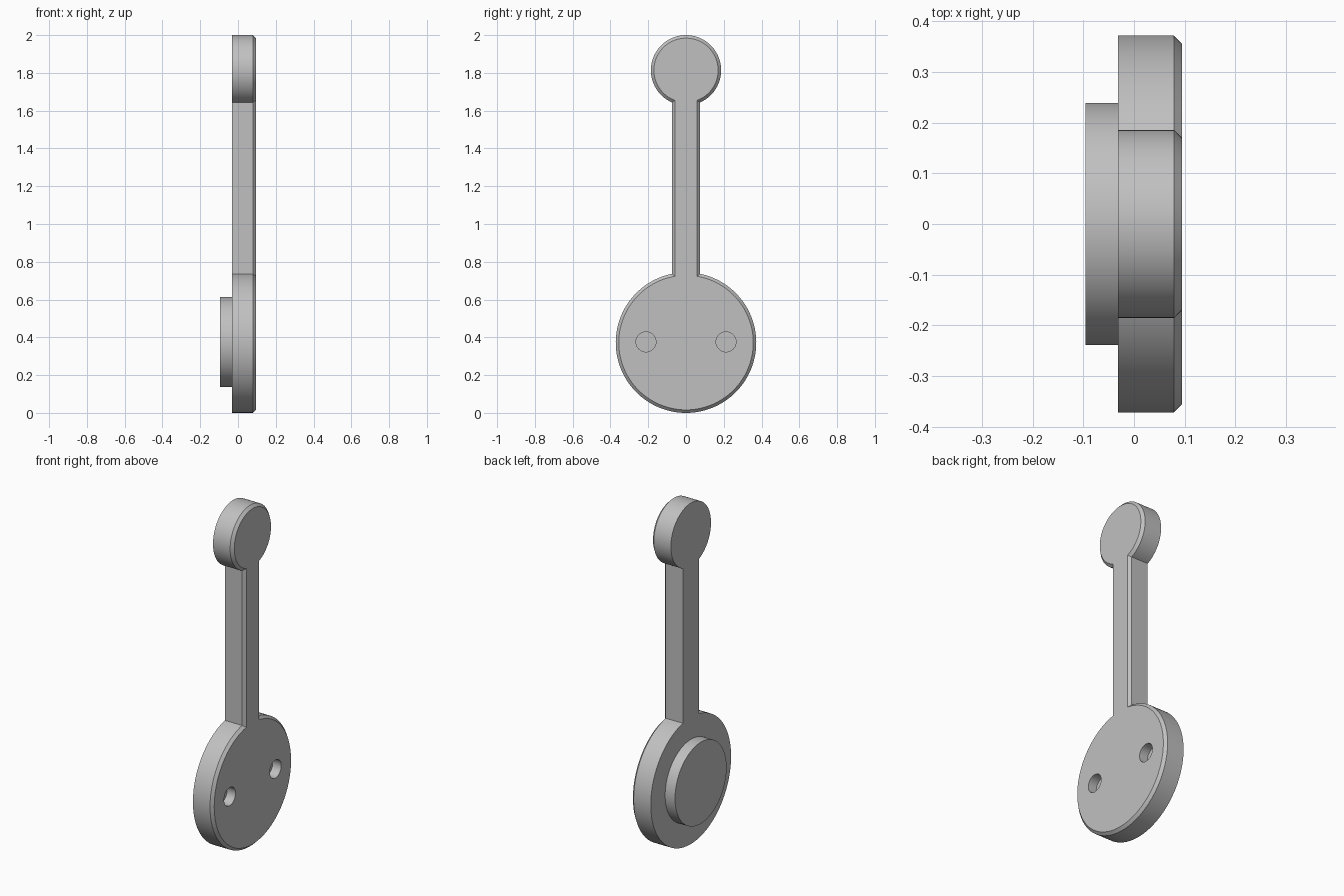
import bpy, bmesh, math

if "Cube" in bpy.data.objects:
    bpy.data.objects.remove(bpy.data.objects["Cube"], do_unlink=True)

BACK, FACE, CHAMFER = -0.032, 0.095, 0.016
BIG_R, BIG_Z = 0.372, 0.372
SMALL_R, SMALL_Z = 0.186, 1.814
BAR_HALF = 0.075

grey = bpy.data.materials.new("grey")
grey.use_nodes = True
colour = (0.53, 0.53, 0.53, 1)
grey.diffuse_color = colour
grey.node_tree.nodes["Principled BSDF"].inputs["Base Color"].default_value = colour


def finish(obj):
    obj.data.materials.clear()
    obj.data.materials.append(grey)
    bpy.ops.object.select_all(action="DESELECT")
    obj.select_set(True)
    bpy.context.view_layer.objects.active = obj
    bpy.ops.object.shade_smooth_by_angle(angle=math.radians(30))


def arc(radius, centre_z, start, end, steps):
    angles = [start + (end - start) * i / steps for i in range(steps + 1)]
    return [(radius * math.cos(a), centre_z + radius * math.sin(a)) for a in angles]


def outline(inset):
    """Two discs joined by a bar, shrunk evenly by the inset."""
    half, big, small = BAR_HALF - inset, BIG_R - inset, SMALL_R - inset
    a, b = math.asin(half / big), math.asin(half / small)
    up = math.pi / 2
    return (arc(big, BIG_Z, up + a, 5 * up - a, 96)
            + arc(small, SMALL_Z, -up + b, 3 * up - b, 72))


def disc(name, radius, x0, x1, y, z, sides):
    bpy.ops.mesh.primitive_cylinder_add(
        vertices=sides, radius=radius, depth=x1 - x0,
        location=((x0 + x1) / 2, y, z), rotation=(0, math.pi / 2, 0))
    obj = bpy.context.object
    obj.name = name
    return obj


# Handle plate: profile extruded along x with a chamfered face rim
bm = bmesh.new()
layers = [(BACK, 0), (FACE - CHAMFER, 0), (FACE, CHAMFER)]
rings = [[bm.verts.new((x, y, z)) for y, z in outline(inset)] for x, inset in layers]
for low, high in zip(rings, rings[1:]):
    for i in range(len(low)):
        j = (i + 1) % len(low)
        bm.faces.new((low[i], low[j], high[j], high[i]))
bm.faces.new(rings[0])
bm.faces.new(rings[-1])
bmesh.ops.recalc_face_normals(bm, faces=bm.faces)
mesh = bpy.data.meshes.new("handle_plate")
bm.to_mesh(mesh)
bm.free()
plate = bpy.data.objects.new("handle_plate", mesh)
bpy.context.collection.objects.link(plate)

# Two blind holes in the large disc
for side, label in ((-1, "right"), (1, "left")):
    cutter = disc(label + "_hole_cutter", 0.053, FACE - 0.055, FACE + 0.05,
                  side * 0.212, 0.376, 40)
    cutter.hide_render = True
    cut = plate.modifiers.new(label + "_hole", "BOOLEAN")
    cut.operation = "DIFFERENCE"
    cut.solver = "EXACT"
    cut.object = cutter
    bpy.context.view_layer.objects.active = plate
    bpy.ops.object.modifier_apply(modifier=cut.name)
    bpy.data.objects.remove(cutter, do_unlink=True)
finish(plate)

# Round boss behind the large disc
finish(disc("rear_boss", 0.239, -0.096, BACK, 0, 0.375, 96))
